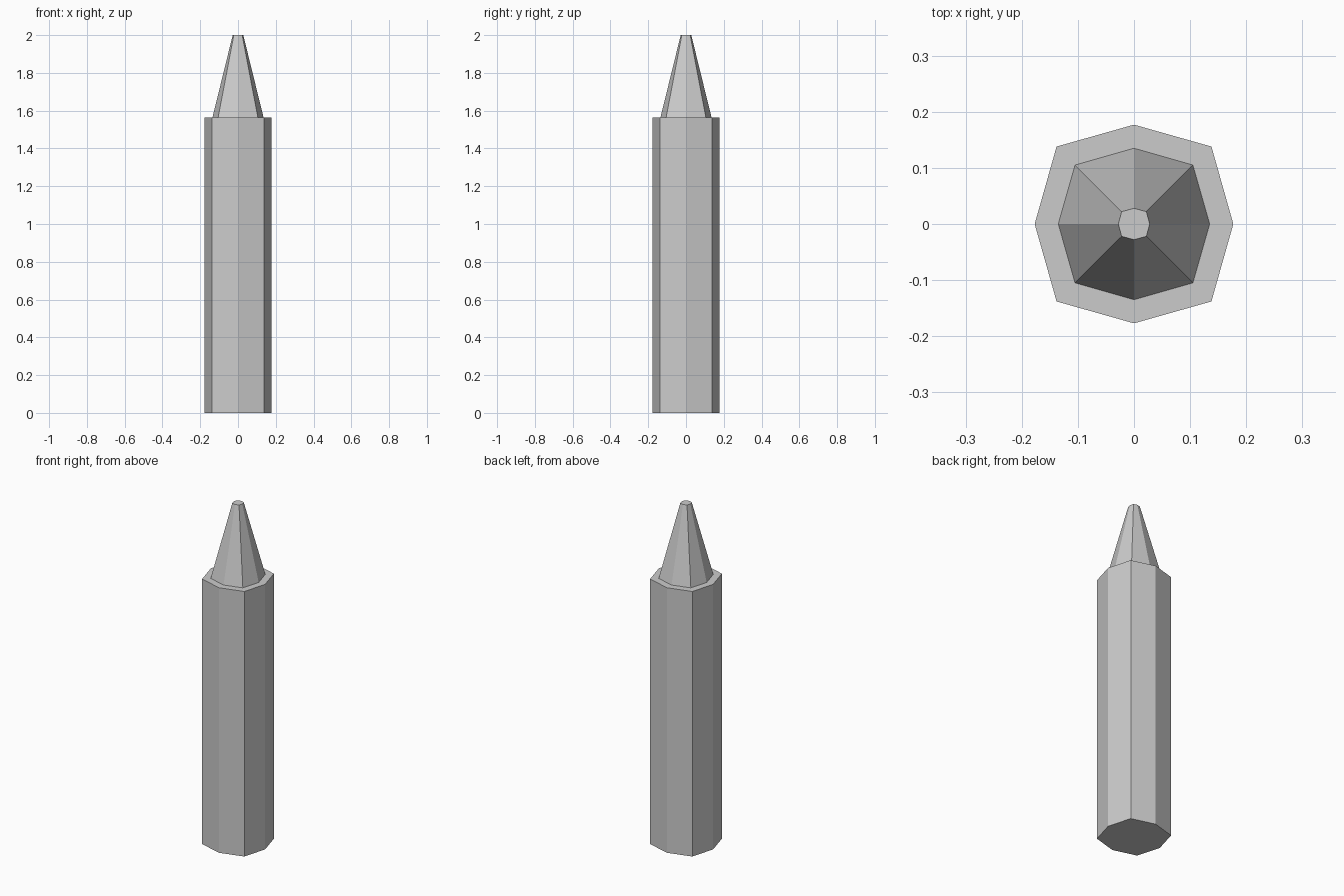
import bpy, bmesh

if "Cube" in bpy.data.objects:
    bpy.data.objects.remove(bpy.data.objects["Cube"])

def ring(bm, axis, diag, z):
    """Eight-sided ring: points on the axes and on the diagonals."""
    a, d = axis, diag
    pts = [(a, 0), (d, d), (0, a), (-d, d), (-a, 0), (-d, -d), (0, -a), (d, -d)]
    return [bm.verts.new((x, y, z)) for x, y in pts]

# Profile of the crayon: (axis radius, diagonal coordinate, height)
profile = [
    (0.177, 0.138, 0.0),     # base
    (0.177, 0.138, 1.565),   # top of barrel
    (0.135, 0.105, 1.565),   # shoulder, foot of the point
    (0.028, 0.022, 2.0),     # blunt tip
]

bm = bmesh.new()
rings = [ring(bm, *p) for p in profile]
for lo, hi in zip(rings, rings[1:]):
    for i in range(8):
        j = (i + 1) % 8
        bm.faces.new((lo[i], lo[j], hi[j], hi[i]))

# Flat caps
bm.faces.new(rings[0][::-1])
bm.faces.new(rings[-1])
bmesh.ops.recalc_face_normals(bm, faces=bm.faces[:])

mesh = bpy.data.meshes.new("crayon")
bm.to_mesh(mesh)
bm.free()
bpy.context.collection.objects.link(bpy.data.objects.new("crayon", mesh))
